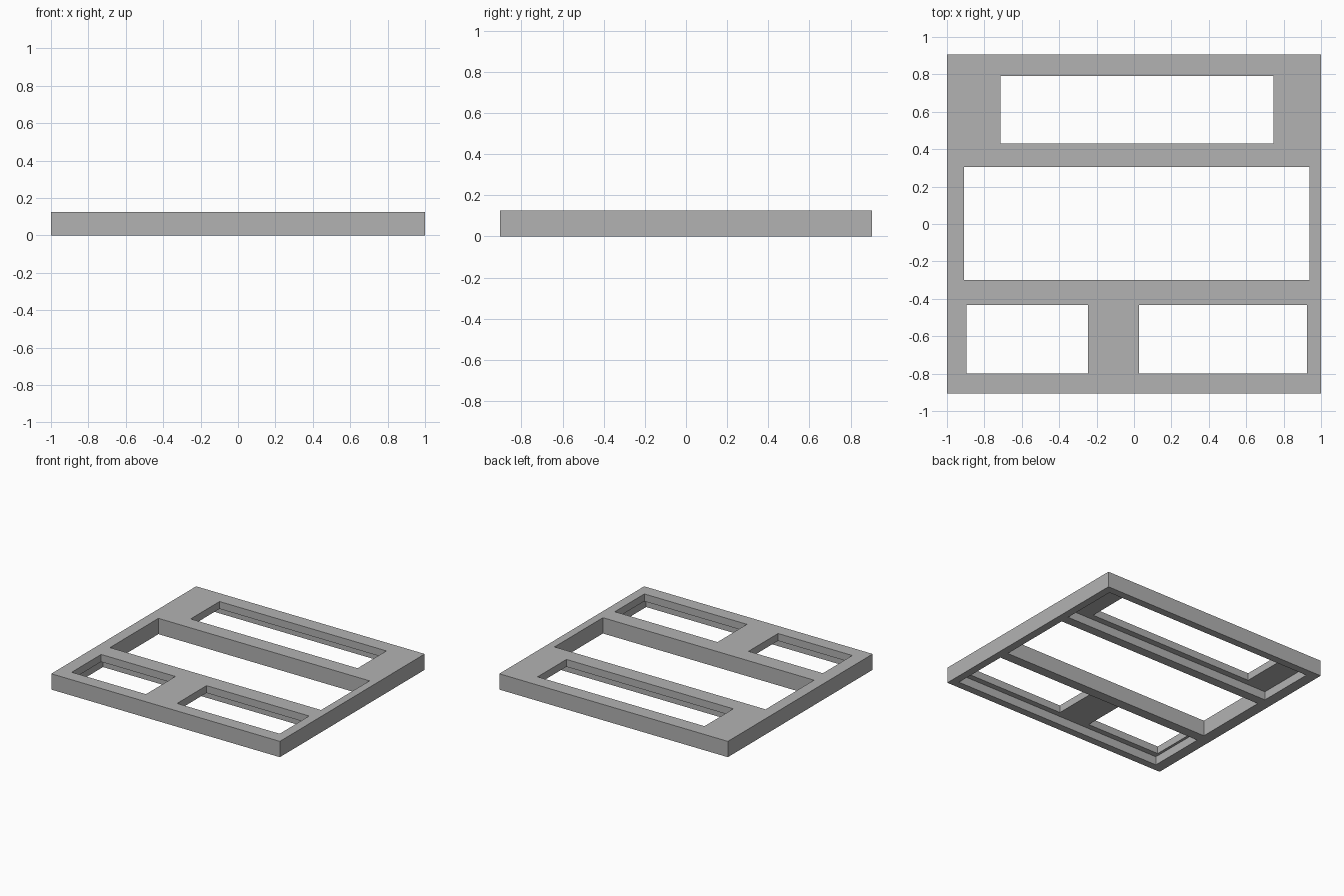
import bpy

default = bpy.data.objects.get("Cube")
if default:
    bpy.data.objects.remove(default, do_unlink=True)

HEIGHT = 0.125
LEDGE = 0.067   # underside pockets reach up to here
OVER = 0.05     # cutter overshoot


def box(name, x0, x1, y0, y1, z0, z1):
    bpy.ops.mesh.primitive_cube_add(
        size=1, location=((x0 + x1) / 2, (y0 + y1) / 2, (z0 + z1) / 2))
    ob = bpy.context.object
    ob.name = name
    ob.scale = (x1 - x0, y1 - y0, z1 - z0)
    bpy.ops.object.transform_apply(location=True, rotation=False, scale=True)
    return ob


def cut(target, name, bounds, top):
    cutter = box(name, *bounds, -OVER, top)
    cutter.hide_render = True
    mod = target.modifiers.new(name, 'BOOLEAN')
    mod.operation = 'DIFFERENCE'
    mod.solver = 'EXACT'
    mod.object = cutter
    bpy.context.view_layer.objects.active = target
    bpy.ops.object.modifier_apply(modifier=mod.name)
    bpy.data.objects.remove(cutter, do_unlink=True)


grey = bpy.data.materials.new("plain grey")
grey.use_nodes = True
colour = (0.448, 0.448, 0.448, 1)
grey.diffuse_color = colour
grey.node_tree.nodes["Principled BSDF"].inputs["Base Color"].default_value = colour

# Outer slab
frame = box("panel_frame", -1, 1, -0.905, 0.905, 0, HEIGHT)
frame.data.materials.append(grey)

# Wide pockets in the underside, leaving a thin ledge above
pockets = {
    "rear_pocket": (-0.915, 0.94, 0.38, 0.845),
    "front_pocket": (-0.915, 0.94, -0.845, -0.38),
}
for name, bounds in pockets.items():
    cut(frame, name, bounds, LEDGE)

# Windows through the whole thickness
windows = {
    "rear_window": (-0.715, 0.745, 0.43, 0.79),
    "middle_window": (-0.91, 0.937, -0.30, 0.305),
    "front_right_window": (-0.895, -0.245, -0.80, -0.432),
    "front_left_window": (0.027, 0.925, -0.80, -0.432),
}
for name, bounds in windows.items():
    cut(frame, name, bounds, HEIGHT + OVER)
